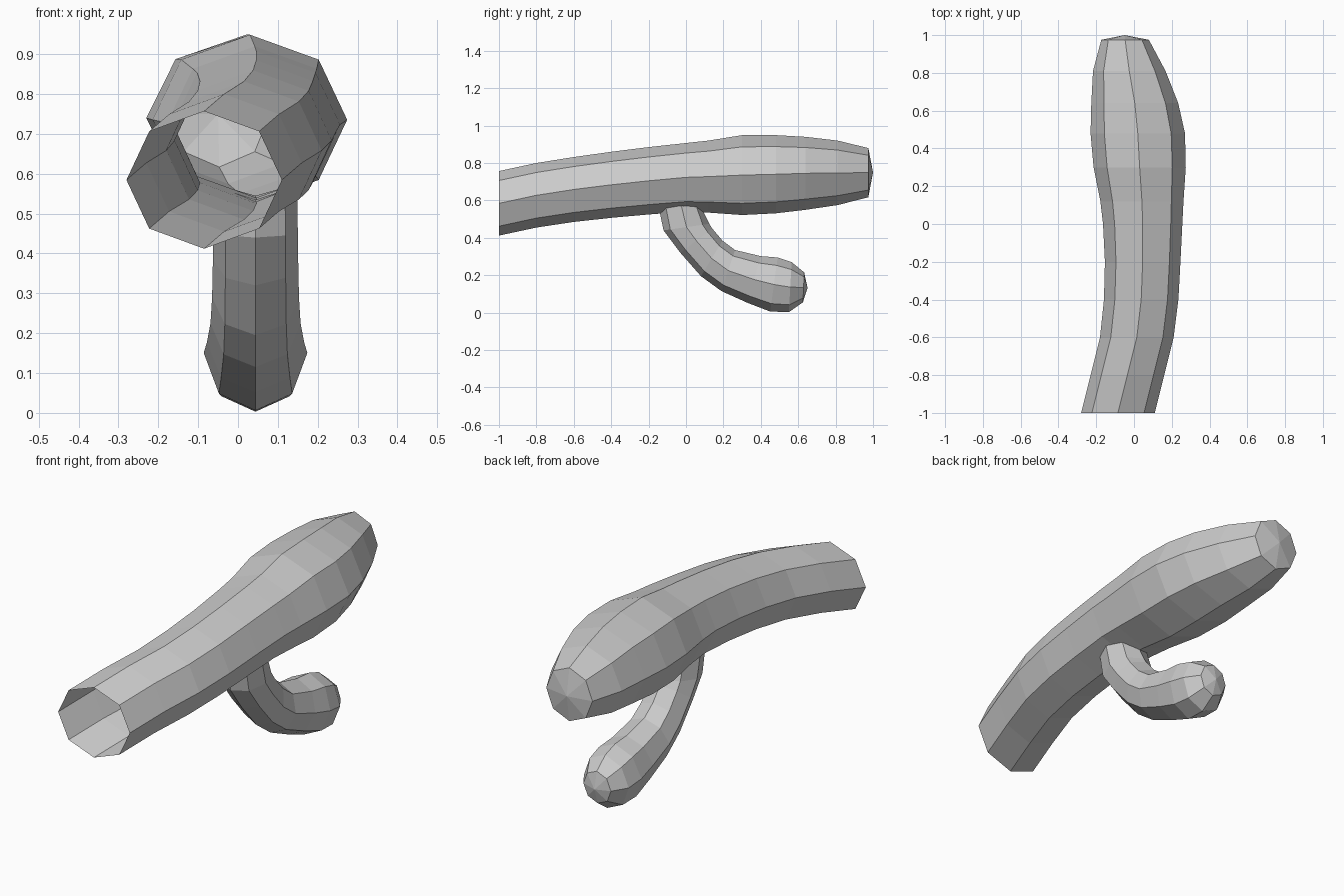
import bpy
from math import sin, cos, tau
from mathutils import Vector

if "Cube" in bpy.data.objects:
    bpy.data.objects.remove(bpy.data.objects["Cube"])

SIDES = 8


def ring(low, high, x, rx):
    """Eight-sided loop whose lowest and highest corners are low and high (y, z)."""
    a, b = Vector((x, *low)), Vector((x, *high))
    mid, up = (a + b) / 2, (b - a) / 2
    return [mid + up * sin(tau * k / SIDES) + Vector((rx * cos(tau * k / SIDES), 0, 0))
            for k in range(SIDES)]


def tube(name, rings, tip):
    """Flat-faced tube, open at the start and closed by a shallow point."""
    verts = [v for r in rings for v in r] + [Vector(tip)]
    faces = []
    for i in range(len(rings) - 1):
        for k in range(SIDES):
            n = (k + 1) % SIDES
            a, b = i * SIDES, (i + 1) * SIDES
            faces.append((a + k, b + k, b + n, a + n))
    last = (len(rings) - 1) * SIDES
    faces += [(last + k, len(verts) - 1, last + (k + 1) % SIDES) for k in range(SIDES)]
    me = bpy.data.meshes.new(name)
    me.from_pydata(verts, [], faces)
    # faces run outward: reverse to match loop direction
    me.flip_normals() if me.polygons[0].normal.dot(
        me.polygons[0].center - sum(rings[0], Vector()) / SIDES) < 0 else None
    ob = bpy.data.objects.new(name, me)
    bpy.context.collection.objects.link(ob)
    return ob


# main limb: y, centre x, half width, bottom z, top z
limb = [
    (-1.00, -.085, .195, .412, .757),
    (-0.80, -.035, .195, .455, .800),
    (-0.60, .015, .195, .485, .832),
    (-0.40, .038, .197, .507, .860),
    (-0.20, .046, .200, .525, .885),
    (0.00, .046, .210, .540, .907),
    (0.12, .042, .220, .535, .920),
    (0.30, .030, .244, .522, .949),
    (0.48, .020, .250, .531, .949),
    (0.64, .004, .230, .550, .940),
    (0.81, -.025, .192, .575, .920),
    (0.975, -.047, .126, .617, .880),
]
tube("main_limb", [ring((y, b), (y, t), x, r) for y, x, r, b, t in limb],
     (-.05, 1.0, .75))

# branch: lower corner (y, z), upper corner (y, z), half width
branch = [
    ((-.14, .535), (.09, .545), .105),
    ((-.12, .44), (.125, .475), .106),
    ((-.03, .32), (.14, .45), .107),
    ((.08, .195), (.195, .385), .109),
    ((.19, .115), (.262, .335), .113),
    ((.33, .052), (.40, .302), .122),
    ((.45, .006), (.49, .295), .130),
    ((.55, .003), (.565, .27), .122),
    ((.625, .055), (.632, .215), .075),
]
rings = [ring(lo, hi, .044, r) for lo, hi, r in branch]
for k, v in enumerate(rings[0]):      # root follows the underside of the limb
    v.z += .032 * abs(cos(tau * k / SIDES))
tube("branch", rings, (.044, .65, .132))
